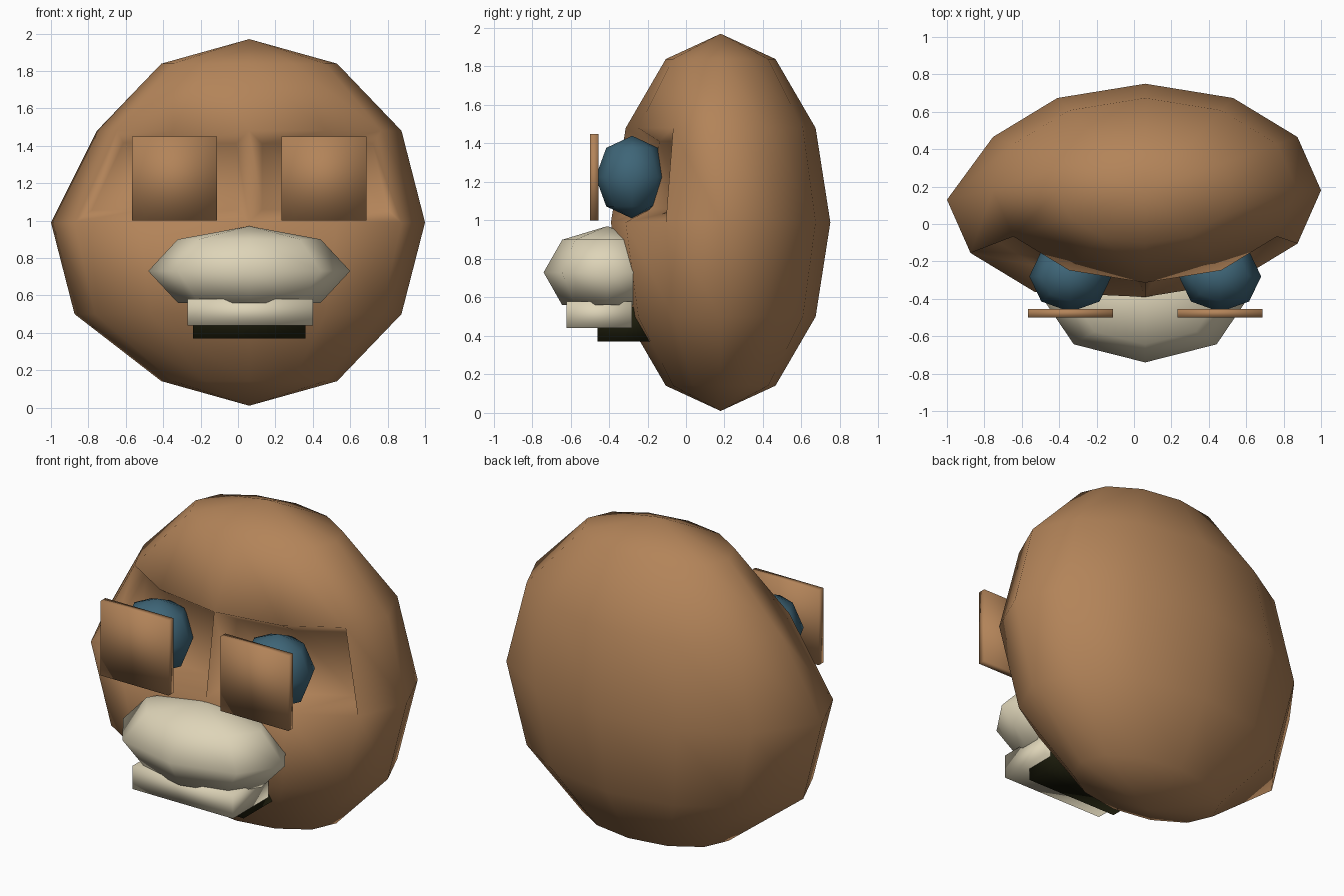
import bpy, bmesh
from mathutils import Vector

if "Cube" in bpy.data.objects:
    bpy.data.objects.remove(bpy.data.objects["Cube"], do_unlink=True)

MID = 0.06  # the face is mirrored about this x


def material(name, rgb):
    m = bpy.data.materials.new(name)
    m.use_nodes = True
    m.diffuse_color = (*rgb, 1)
    m.node_tree.nodes["Principled BSDF"].inputs["Base Color"].default_value = (*rgb, 1)
    return m


skin = material("brown_skin", (0.45, 0.23, 0.1))
teal = material("teal_eye", (0.048, 0.13, 0.185))
cream = material("cream", (0.73, 0.66, 0.48))
dark = material("dark_mouth", (0.013, 0.013, 0.004))


def finish(bm, name, mat):
    """Turn a bmesh into a fully smooth-shaded object."""
    bmesh.ops.recalc_face_normals(bm, faces=bm.faces)
    for f in bm.faces:
        f.smooth = True
    mesh = bpy.data.meshes.new(name)
    bm.to_mesh(mesh)
    bm.free()
    mesh.materials.append(mat)
    ob = bpy.data.objects.new(name, mesh)
    bpy.context.collection.objects.link(ob)
    return ob


def sphere(segments, rings):
    bm = bmesh.new()
    bmesh.ops.create_uvsphere(bm, u_segments=segments, v_segments=rings, radius=1)
    return bm


def place(bm, centre, radii):
    bmesh.ops.scale(bm, vec=radii, verts=bm.verts)
    bmesh.ops.translate(bm, vec=centre, verts=bm.verts)


def box(name, low, high, mat):
    low, high = Vector(low), Vector(high)
    bm = bmesh.new()
    bmesh.ops.create_cube(bm, size=1)
    place(bm, (low + high) / 2, high - low)
    return finish(bm, name, mat)


# Head: flattened sphere with a swollen right cheek
bm = sphere(12, 6)
cheek = [v for v in bm.verts if v.co.x < -0.3 and v.co.y < 0.01 and -0.6 < v.co.z < 0.1]
place(bm, (MID, 0.18, 0.99), (0.94, 0.57, 0.98))
bmesh.ops.translate(bm, vec=(-0.12, -0.05, 0), verts=cheek)

# Eye sockets: two front faces per side, inset and pushed back
for side in (-1, 1):
    socket = []
    for f in bm.faces:
        c = f.calc_center_median()
        if 1 < c.z < 1.45 and c.y < -0.08 and 0 < (c.x - MID) * side < 0.82:
            socket.append(f)
    bmesh.ops.inset_region(bm, faces=socket, thickness=0.07, use_even_offset=True)
    inner = {v for f in socket for v in f.verts}
    bmesh.ops.translate(bm, vec=(0, 0.12, 0), verts=list(inner))
finish(bm, "head", skin)

# Eyes and the flat lids in front of them
for side, label in ((1, "left"), (-1, "right")):
    x = MID + side * 0.4
    bm = sphere(8, 4)
    place(bm, (x, -0.28, 1.225), (0.22, 0.19, 0.215))
    finish(bm, label + "_eye", teal)
    box(label + "_eyelid", (x - 0.227, -0.5, 1.0), (x + 0.227, -0.455, 1.45), skin)

# Upper lip: wide ellipsoid with a flattened underside
bm = sphere(8, 4)
for v in bm.verts:
    v.co.z = max(v.co.z, -0.73)
place(bm, (MID, -0.41, 0.73), (0.54, 0.33, 0.24))
finish(bm, "upper_lip", cream)

# Teeth and mouth
box("teeth", (-0.27, -0.62, 0.44), (0.4, -0.28, 0.58), cream)
box("mouth", (-0.24, -0.46, 0.37), (0.36, -0.15, 0.55), dark)
